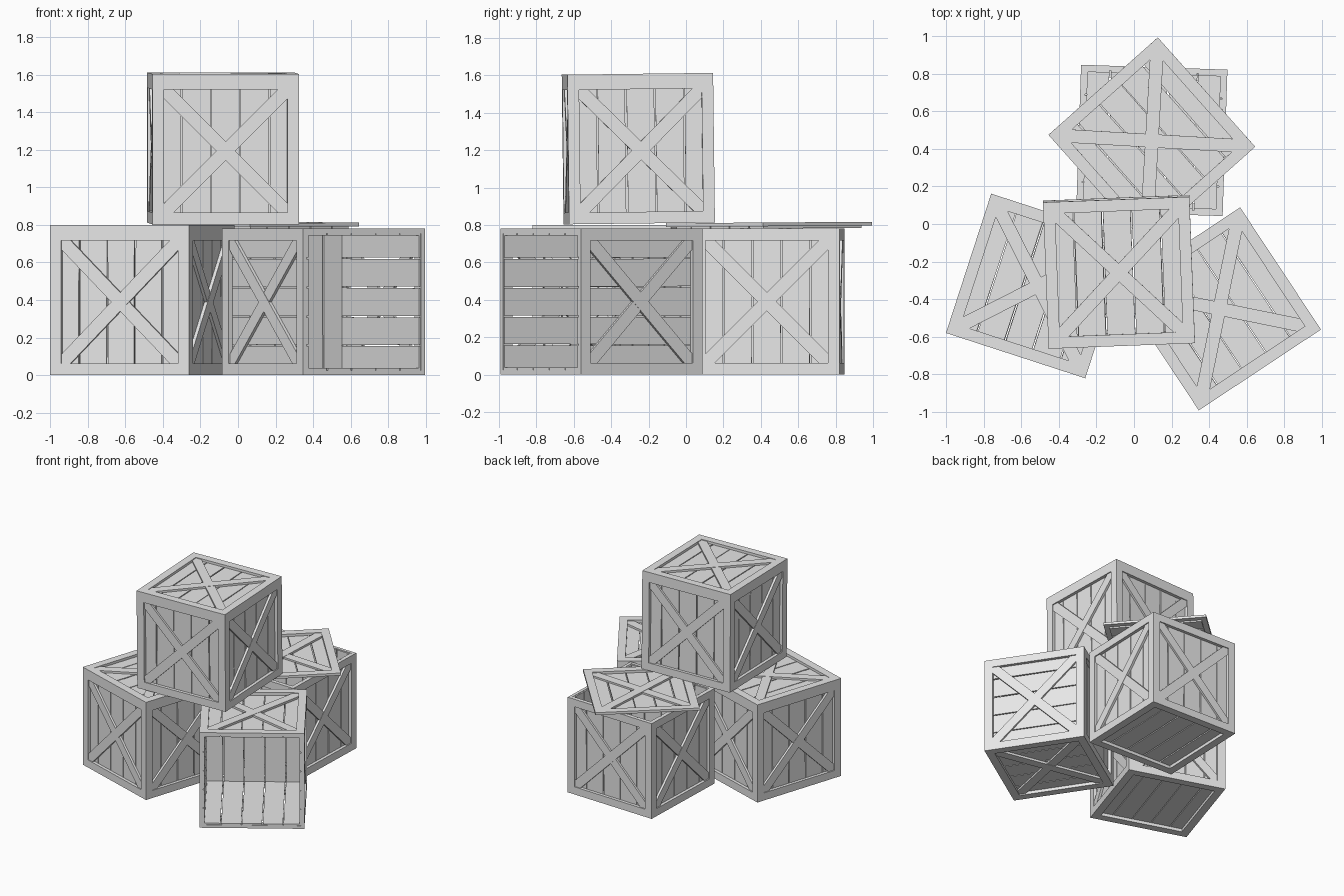
import bpy, bmesh, math, random
from mathutils import Matrix, Vector

if "Cube" in bpy.data.objects:
    bpy.data.objects.remove(bpy.data.objects["Cube"])

random.seed(4)
S = 0.78      # crate width and body height
F = 0.062     # frame board width
T = 0.025     # side frame thickness
LT = 0.02     # lid frame thickness
P = 0.012     # plank thickness
W = 0.05      # brace half width measured along the frame

wood = bpy.data.materials.new("light grey wood")
wood.diffuse_color = (0.8, 0.8, 0.8, 1)
wood.use_nodes = True
wood.node_tree.nodes["Principled BSDF"].inputs["Base Color"].default_value = wood.diffuse_color


def prism(bm, m, pts, w0, w1):
    """Extrude a 2D outline between depths w0 and w1, placed by matrix m."""
    lo = [bm.verts.new(m @ Vector((u, v, w0))) for u, v in pts]
    hi = [bm.verts.new(m @ Vector((u, v, w1))) for u, v in pts]
    n = len(pts)
    bm.faces.new(lo[::-1])
    bm.faces.new(hi)
    for i in range(n):
        j = (i + 1) % n
        bm.faces.new((lo[i], lo[j], hi[j], hi[i]))


def rect(u0, u1, v0, v1):
    return [(u0, v0), (u1, v0), (u1, v1), (u0, v1)]


def frame(bm, m, t, trim_u=0, trim_v=0):
    h, i = S / 2, S / 2 - F
    hu, hv = h - trim_u, h - trim_v
    for s in (-1, 1):
        prism(bm, m, rect(*sorted((s * i, s * hu)), -hv, hv), -t, 0)
        prism(bm, m, rect(-i, i, *sorted((s * i, s * hv))), -t, 0)


def planks(bm, m, t, half_u, half_v):
    pitch, gap = 0.155, 0.0035
    for k in range(-2, 3):
        a = max(k * pitch - pitch / 2 + gap, -half_u)
        b = min(k * pitch + pitch / 2 - gap, half_u)
        j = [random.uniform(-0.002, 0.002) for _ in range(4)]
        l, r = (0 if k == -2 else 1), (0 if k == 2 else 1)
        prism(bm, m, [(a + l * j[0], -half_v), (b + r * j[1], -half_v),
                      (b + r * j[2], half_v), (a + l * j[3], half_v)], -t - P, -t)


def braces(bm, m, t, depth):
    i = S / 2 - F
    for s, top in ((1, depth), (-1, depth - 0.002)):
        pts = [(-i, -i), (-i + W, -i), (i, i - W), (i, i), (i - W, i), (-i, -i + W)]
        pts = [(s * u, v) for u, v in pts][::s]
        prism(bm, m, pts, -t, -t + top)


def make(name, bm, place):
    bmesh.ops.recalc_face_normals(bm, faces=bm.faces)
    me = bpy.data.meshes.new(name)
    bm.to_mesh(me)
    bm.free()
    me.materials.append(wood)
    ob = bpy.data.objects.new(name, me)
    ob.matrix_world = place
    bpy.context.collection.objects.link(ob)


def lid(name, place):
    """Lid whose frame starts at z = 0 and whose planks hang below it."""
    m = Matrix.Translation((0, 0, LT))
    fr, pl, br = bmesh.new(), bmesh.new(), bmesh.new()
    frame(fr, m, LT)
    planks(pl, m, LT, S / 2 - 0.04, S / 2 - 0.04)
    braces(br, m, LT, 0.016)
    for part, bm in (("frame", fr), ("planks", pl), ("braces", br)):
        make(f"{name}_{part}", bm, place)


def crate(name, place, closed):
    fr, pl, br = bmesh.new(), bmesh.new(), bmesh.new()
    # four braced walls
    for k in range(4):
        m = (Matrix.Rotation(k * math.pi / 2, 4, 'Z')
             @ Matrix.Translation((0, -S / 2, S / 2))
             @ Matrix.Rotation(math.pi / 2, 4, 'X'))
        odd = k % 2
        frame(fr, m, T, trim_u=T * odd)
        planks(pl, m, T, S / 2 - T - P * odd, S / 2 - 0.003)
        braces(br, m, T, 0.018)
    # plain planked bottom
    m = Matrix.Rotation(math.pi, 4, 'X')
    frame(fr, m, T, T, T)
    planks(pl, m, T, S / 2 - T - P, S / 2 - T - P)
    for part, bm in (("frame", fr), ("planks", pl), ("braces", br)):
        make(f"{name}_{part}", bm, place)
    if closed:
        lid(f"{name}_lid", place @ Matrix.Translation((0, 0, S)))


def at(x, y, z, turn, tilt=0):
    return (Matrix.Translation((x, y, z)) @ Matrix.Rotation(math.radians(tilt), 4, 'X')
            @ Matrix.Rotation(math.radians(turn), 4, 'Z'))


# closed crates: left one on the ground, one stacked on top
crate("left_crate", at(-0.51, -0.33, 0, -18), True)
crate("top_crate", at(-0.08, -0.25, 0.808, 2.2, 0.7), True)

# open crate at the back with its loose lid turned on top
crate("back_crate", at(0.095, 0.445, 0, -1.9), False)
lid("loose_lid", at(0.095, 0.443, 0.793, 41.7, 0.4))

# open crate lying on its side, opening towards the front right
a = math.radians(33.5)
c, s = math.cos(a), math.sin(a)
lying = Matrix(((c, 0, s, 0.455 - s * S / 2),
                (s, 0, -c, -0.452 + c * S / 2),
                (0, 1, 0, S / 2),
                (0, 0, 0, 1)))
crate("lying_crate", lying, False)
